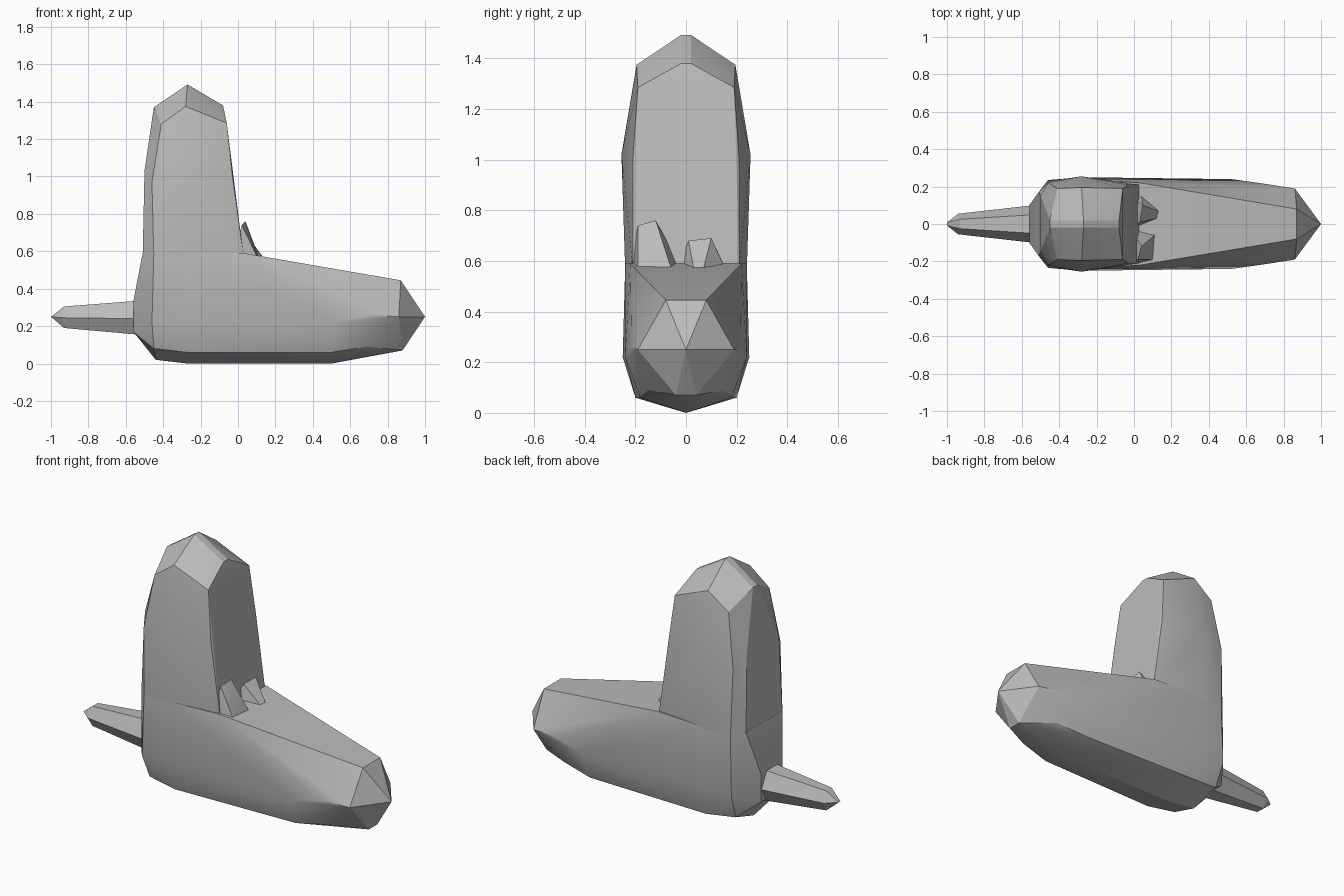
import bpy, bmesh, math

cube = bpy.data.objects.get("Cube")
if cube:
    bpy.data.objects.remove(cube, do_unlink=True)

GREY = (0.5, 0.5, 0.5, 1)
stone = bpy.data.materials.new("stone_grey")
stone.use_nodes = True
stone.diffuse_color = GREY
stone.node_tree.nodes["Principled BSDF"].inputs["Base Color"].default_value = GREY


def faceted(name, points, mirror=True):
    """Wrap a faceted shell round a few corner points, mirrored across y."""
    corners = set(points)
    if mirror:
        corners |= {(x, -y if y else 0, z) for x, y, z in points}
    bm = bmesh.new()
    for c in sorted(corners):
        bm.verts.new(c)
    bmesh.ops.convex_hull(bm, input=bm.verts[:])
    loose = [v for v in bm.verts if not v.link_faces]
    bmesh.ops.delete(bm, geom=loose, context='VERTS')
    bmesh.ops.recalc_face_normals(bm, faces=bm.faces[:])
    mesh = bpy.data.meshes.new(name)
    bm.to_mesh(mesh)
    bm.free()
    mesh.materials.append(stone)
    obj = bpy.data.objects.new(name, mesh)
    bpy.context.collection.objects.link(obj)
    bpy.ops.object.select_all(action='DESELECT')
    obj.select_set(True)
    bpy.context.view_layer.objects.active = obj
    bpy.ops.object.shade_smooth_by_angle(angle=math.radians(20))
    return obj


# Long horizontal body, from its blunt back to its pointed nose
faceted("body", [
    (-.56, .1, .33), (-.56, .1, .17), (-.51, .17, .59), (-.45, .23, .59),
    (-.46, .235, .22), (-.45, .18, .08), (-.44, 0, .02),
    (-.27, 0, 0), (-.27, .2, .06), (-.28, .25, .22), (-.28, .24, .59),
    (.03, .22, .59), (.5, 0, 0), (.5, .18, .06), (.52, .24, .22),
    (.69, .15, .09), (.7, .215, .26),
    (.87, .08, .445), (.86, .19, .25), (.88, .04, .07), (1, 0, .25),
])

# Upright column with a bevelled crown
faceted("column", [
    (-.51, .17, .56), (-.45, .23, .56), (-.28, .24, .56), (.03, .21, .57),
    (-.5, .15, 1.03), (-.46, .22, .97), (-.28, .255, 1.02), (-.03, .21, 1.0),
    (-.41, .19, 1.28), (-.45, .02, 1.37), (-.28, .195, 1.375),
    (-.06, .19, 1.285), (-.08, .02, 1.38), (-.27, .02, 1.492),
])

# Tapered tail
faceted("tail", [
    (-.54, .05, .335), (-.54, .1, .24), (-.54, .05, .155),
    (-.93, .025, .305), (-.94, .055, .245), (-.93, .025, .19),
    (-1, .008, .25),
])

# Two small uneven shards where the column meets the body
faceted("tall_shard", [
    (-.02, -.22, .58), (-.02, -.02, .58), (.1, -.19, .575), (.11, -.06, .575),
    (.02, -.19, .74), (.04, -.12, .76),
], mirror=False)
faceted("short_shard", [
    (-.02, -.03, .58), (.04, .15, .58), (.13, .07, .575), (.12, .03, .575),
    (.03, .01, .68), (.045, .1, .69), (-.02, .15, .58),
], mirror=False)
